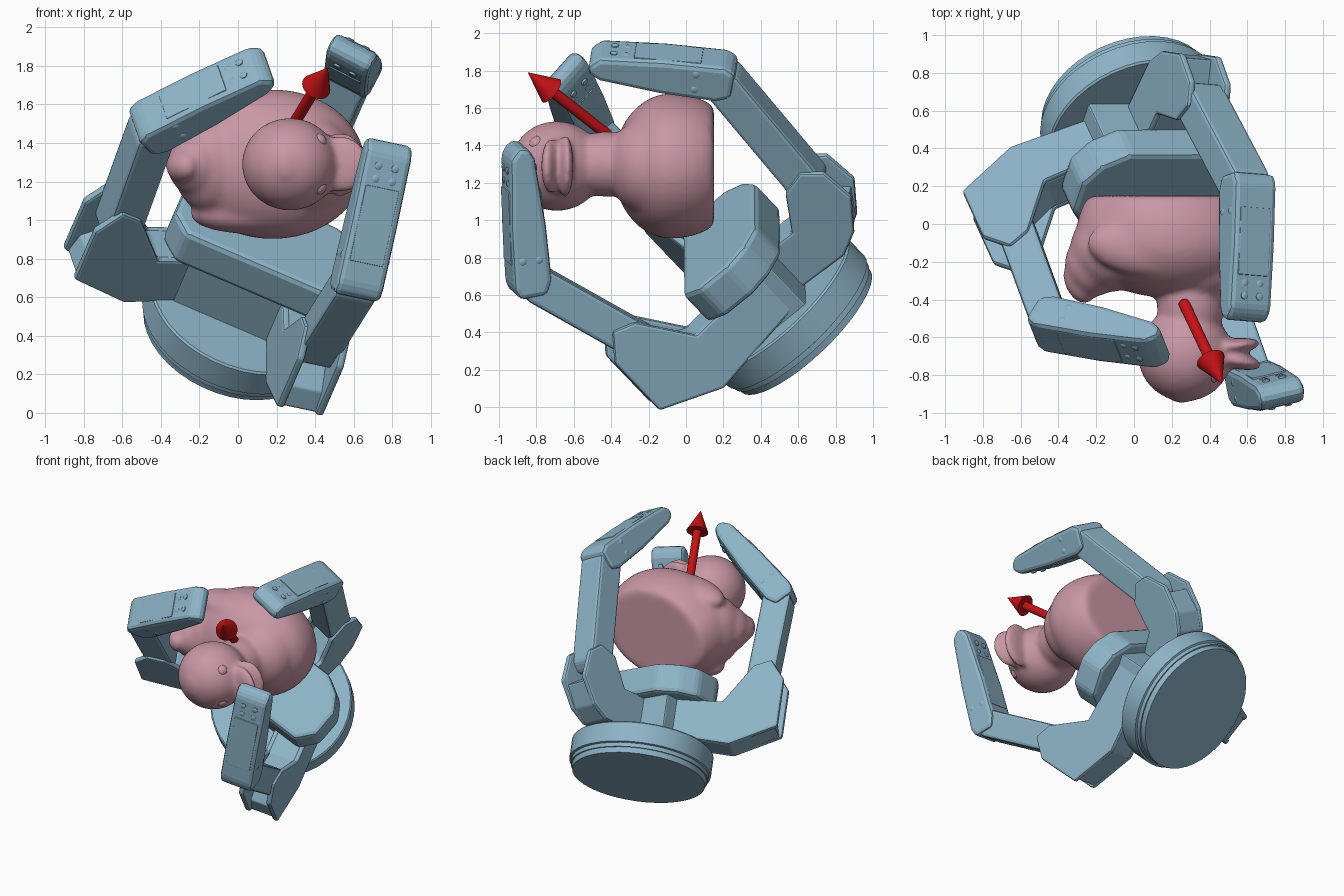
import bpy, bmesh, math
from mathutils import Vector, Matrix

if "Cube" in bpy.data.objects:
    bpy.data.objects.remove(bpy.data.objects["Cube"])


def material(name, col):
    m = bpy.data.materials.new(name)
    m.diffuse_color = (*col, 1)
    m.use_nodes = True
    m.node_tree.nodes["Principled BSDF"].inputs["Base Color"].default_value = m.diffuse_color
    return m


BLUE = material("steel_blue", (0.27, 0.46, 0.58))
PINK = material("pink", (0.58, 0.31, 0.38))
RED = material("red", (0.55, 0.006, 0.008))

# Hand frame: a = approach axis, u and v span the palm
a = Vector((0.3, -0.66, 0.69)).normalized()
u = Vector((0.66, 0.3, 0)).normalized()
v = a.cross(u)
C = Vector((-0.038, 0.638, 0.41))
HAND = Matrix.Translation(C) @ Matrix((u, v, a)).transposed().to_4x4()
PALM = HAND @ Matrix.Rotation(math.radians(-33), 4, 'Z')


def finish(name, bm, mat, matrix=None, bevel=0, smooth=False):
    bmesh.ops.recalc_face_normals(bm, faces=bm.faces)
    me = bpy.data.meshes.new(name)
    bm.to_mesh(me)
    bm.free()
    ob = bpy.data.objects.new(name, me)
    bpy.context.collection.objects.link(ob)
    me.materials.append(mat)
    if matrix:
        ob.matrix_world = matrix
    if bevel:
        b = ob.modifiers.new("bevel", 'BEVEL')
        b.width, b.segments, b.limit_method = bevel, 2, 'ANGLE'
        b.angle_limit = math.radians(25)
    if smooth:
        me.shade_smooth()
        me.set_sharp_from_angle(angle=math.radians(35))
    return ob


def prism(name, pts, lo, hi, place, matrix, bevel):
    """Extrude a closed outline from lo to hi; place maps (p, q, h) to xyz."""
    bm = bmesh.new()
    rings = [[bm.verts.new(place(p, q, h)) for p, q in pts] for h in (lo, hi)]
    n = len(pts)
    for r in rings:
        bm.faces.new(r)
    for i in range(n):
        j = (i + 1) % n
        bm.faces.new((rings[0][i], rings[0][j], rings[1][j], rings[1][i]))
    return finish(name, bm, BLUE, matrix, bevel)


def lathe(name, prof, matrix, mat, n=40):
    bm = bmesh.new()
    rings = [[bm.verts.new((r * math.cos(k * math.tau / n), r * math.sin(k * math.tau / n), z))
              for k in range(n)] for r, z in prof]
    for r0, r1 in zip(rings, rings[1:]):
        for i in range(n):
            bm.faces.new((r0[i], r0[(i + 1) % n], r1[(i + 1) % n], r1[i]))
    bm.faces.new(rings[0])
    bm.faces.new(rings[-1])
    return finish(name, bm, mat, matrix, smooth=True)


def flat(p, q, h):
    return (p, q, h)


def side(p, q, h):
    return (p, h, q)


# Wrist disc with stepped grooves
lathe("base_disc", [(.475, 0), (.48, .04), (.49, .04), (.49, .07), (.505, .075),
                    (.505, .22), (.495, .23)], HAND, BLUE)

# Palm: core and long padded plate with clipped corners
half_plate = [(.52, -.12), (.52, .08), (.44, .2), (.3, .28), (0, .28)]
plate = half_plate + [(-x, y) for x, y in half_plate[-2::-1]] + [(-.42, -.24), (.42, -.24)]
prism("palm_plate", plate, .51, .73, flat, PALM, .03)
prism("palm_core", [(.35, -.2), (.35, .2), (-.35, .2), (-.35, -.2)], .2, .56, flat, PALM, .01)

# Knuckle housing profiles in (radius, height)
cheek = [(-.12, .25), (.46, .2), (.79, .36), (.79, .72), (.68, .86), (.56, .81), (.37, .52), (-.12, .52)]
heart = [(-.12, .25), (.46, .2), (.77, .36), (.74, .48), (.52, .6), (.37, .52), (-.12, .52)]
back_cheek = [(-.1, .24), (.5, .24), (.63, .31), (.76, .48), (.74, .68), (.64, .76), (.5, .72), (.37, .52), (-.1, .52)]
back_heart = [(-.1, .24), (.5, .24), (.62, .31), (.72, .46), (.52, .6), (.37, .52), (-.1, .52)]


def link(name, p, q, outline, half, matrix, bevel):
    """Finger segment from p towards q; outline is in (along, inward) coordinates."""
    d = (Vector(q) - Vector(p)).normalized()
    n = Vector((-d.y, d.x))
    pts = [Vector(p) + d * s + n * t for s, t in outline]
    return prism(name, [tuple(x) for x in pts], -half, half, side, matrix, bevel), d, n


def finger(tag, origin, angle, mcp, pip, tip, outer=cheek, inner=heart):
    M = HAND @ Matrix.Translation((*origin, 0)) @ Matrix.Rotation(math.radians(angle), 4, 'Z')
    prism(tag + "_knuckle_core", inner, -.1, .1, side, M, .01)
    for s in (-1, 1):
        lo, hi = sorted((s * .085, s * .128))
        prism(tag + "_knuckle_cheek", outer, lo, hi, side, M, .015)
    # proximal segment
    L = (Vector(pip) - Vector(mcp)).length
    link(tag + "_proximal", mcp, pip, [(-.1, -.05), (-.1, .05), (-.04, .1), (L - .04, .1),
         (L + .05, .05), (L + .05, -.05), (L - .04, -.1), (-.04, -.1)], .108, M, .02)
    # distal segment, outer face straight and inner face tapered
    L = (Vector(tip) - Vector(pip)).length
    ob, d, n = link(tag + "_distal", pip, tip, [(-.09, -.07), (-.03, -.1), (.3, -.095), (L - .06, -.07),
         (L, -.02), (L - .01, .035), (L - .07, .065), (.3, .1), (0, .11), (-.08, .08)], .125, M, .03)
    P = Vector(pip)
    link(tag + "_cover", pip, tip, [(.1, -.08), (L - .24, -.07), (L - .24, -.09), (.1, -.103)], .09, M, .004)
    link(tag + "_cover_inner", pip, tip, [(.1, .09), (L - .24, .07), (L - .24, .09), (.1, .11)], .09, M, .004)

    # screws on both faces near the tip and on the flanks
    def screw(s, t, h, axis):
        pos = P + d * s + n * h
        ax = Vector((n.x, 0, n.y)) if axis == 'n' else Vector((0, 1, 0))
        R = Matrix.Translation((pos.x, t, pos.y)) @ ax.to_track_quat('Z', 'Y').to_matrix().to_4x4()
        lathe(tag + "_screw", [(.014, -.01), (.02, -.006), (.02, .006), (.014, .01)], M @ R, BLUE, 12)
    for s in (L - .13, L - .2):
        for t in (-.045, .045):
            screw(s, t, -.074, 'n')
            screw(s, t, .074, 'n')
    for t in (-.119, .119):
        for h in (-.045, .045):
            screw(.12, t, h, 't')


# One finger on the palm centre, two on pivots at the palm ends
finger("front_finger", (.21, -.14), -106, (.61, .68), (.81, 1.37), (.35, 1.95))
finger("left_finger", (-.2, .14), 178, (.61, .68), (.65, 1.4), (.15, 1.87))
finger("back_finger", (-.017, .015), 51, (.6, .68), (.65, 1.44), (.17, 1.95), back_cheek, back_heart)

# Toy bird: overlapping rounded volumes fused into one skin
bm = bmesh.new()


def blob(c, r, rot=0):
    m = Matrix.Translation(c) @ Matrix.Rotation(math.radians(rot), 4, 'Z') @ Matrix.Diagonal((*r, 1))
    return bmesh.ops.create_uvsphere(bm, u_segments=40, v_segments=24, radius=1, matrix=m)["verts"]


# body, rounder above and flat underneath
for c, r in (((.18, -.08, 1.29), (.48, .31, .388)), ((-.03, -.08, 1.29), (.28, .26, .3))):
    for w in blob(c, r):
        y = w.co.y - c[1]
        if y > 0:
            w.co.y = min(.15, c[1] + y * 1.33)
# tail
blob((-.13, -.14, 1.29), (.21, .22, .26))
blob((-.23, -.23, 1.29), (.13, .16, .16), 25)
blob((-.29, -.31, 1.28), (.075, .12, .085), 25)
# neck, chest and head
blob((.36, -.2, 1.29), (.25, .22, .26))
blob((.3, -.42, 1.3), (.18, .24, .175))
blob((.27, -.69, 1.29), (.25, .25, .24))
# wings and crest
for s in (-1, 1):
    blob((.05, -.13, 1.29 + s * .26), (.3, .15, .1), -8)
blob((.25, -.89, 1.29), (.07, .06, .1))
# beak, two flared lips
blob((.53, -.72, 1.29), (.15, .045, .15), -12)
blob((.53, -.645, 1.29), (.14, .04, .17), 6)
bird = finish("toy_bird", bm, PINK)
rm = bird.modifiers.new("fuse", 'REMESH')
rm.mode, rm.voxel_size, rm.use_smooth_shade = 'VOXEL', 0.017, True
sm = bird.modifiers.new("soften", 'SMOOTH')
sm.factor, sm.iterations = .5, 12

# eyes
for z in (1.405, 1.175):
    bm = bmesh.new()
    bmesh.ops.create_uvsphere(bm, u_segments=20, v_segments=12, radius=.045)
    finish("eye", bm, PINK, Matrix.Translation((.415, -.795, z)), smooth=True)

# Direction arrow
tail, point = Vector((.26, -.41, 1.45)), Vector((.465, -.845, 1.79))
L = (point - tail).length
M = Matrix.Translation(tail) @ (point - tail).to_track_quat('Z', 'Y').to_matrix().to_4x4()
lathe("arrow", [(.012, -.01), (.03, .01), (.03, L - .17), (.078, L - .17), (.001, L)], M, RED, 24)
